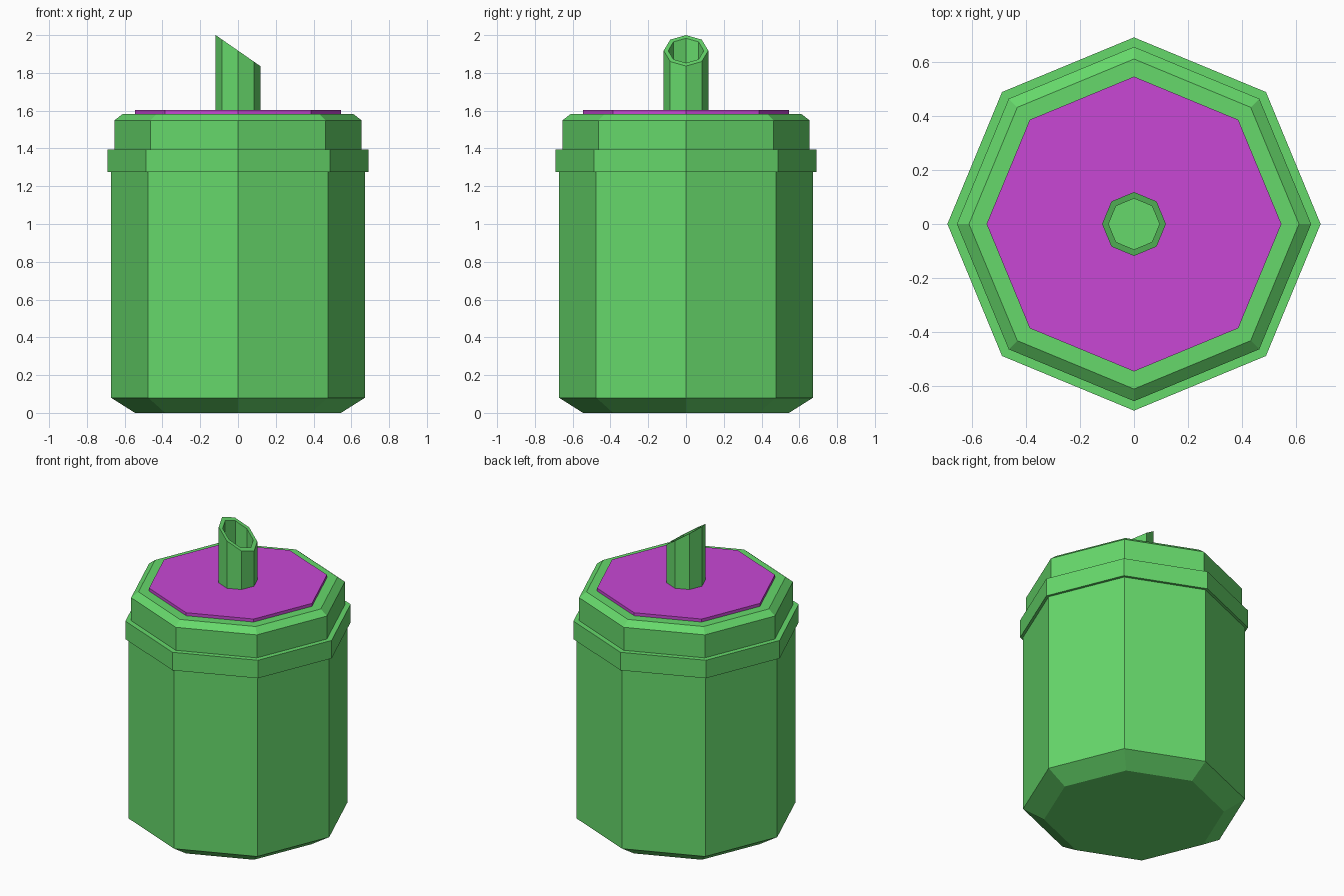
import bpy
import math

SIDES = 8

if "Cube" in bpy.data.objects:
    bpy.data.objects.remove(bpy.data.objects["Cube"], do_unlink=True)


def make_material(name, rgb):
    mat = bpy.data.materials.new(name)
    mat.use_nodes = True
    color = (*rgb, 1.0)
    mat.diffuse_color = color
    mat.node_tree.nodes["Principled BSDF"].inputs["Base Color"].default_value = color
    return mat


def lathe(name, profile, mat, slope=0.0):
    """Turn a (radius, height) profile into a capped solid; heights marked
    as rim points are tilted along x by the slope."""
    verts, faces = [], []
    for r, z, *rim in profile:
        for i in range(SIDES):
            a = math.tau * i / SIDES
            x, y = r * math.cos(a), r * math.sin(a)
            verts.append((x, y, z + (slope * x if rim else 0)))
    for k in range(len(profile) - 1):
        for i in range(SIDES):
            j = (i + 1) % SIDES
            lo, hi = k * SIDES, (k + 1) * SIDES
            faces.append((lo + i, lo + j, hi + j, hi + i))
    last = (len(profile) - 1) * SIDES
    faces.append(tuple(reversed(range(SIDES))))
    faces.append(tuple(range(last, last + SIDES)))
    mesh = bpy.data.meshes.new(name)
    mesh.from_pydata(verts, [], faces)
    mesh.materials.append(mat)
    obj = bpy.data.objects.new(name, mesh)
    bpy.context.collection.objects.link(obj)
    return obj


green = make_material("leaf green", (0.133, 0.69, 0.147))
purple = make_material("bright purple", (0.58, 0.064, 0.66))

# Jar with a chamfered foot
lathe("jar_body", [(0.545, 0), (0.672, 0.08), (0.672, 1.28)], green)

# Stepped lid: wide collar, upper band and chamfered top
lathe("lid", [(0.69, 1.275), (0.69, 1.395), (0.655, 1.395),
              (0.655, 1.548), (0.61, 1.583)], green)

# Coloured plate on the lid
lathe("lid_plate", [(0.545, 1.575), (0.545, 1.603)], purple)

# Hollow spout with a slanted rim
lathe("spout", [(0.118, 1.58), (0.118, 1.918, True), (0.094, 1.918, True),
                (0.094, 1.61)], green, slope=-0.695)
